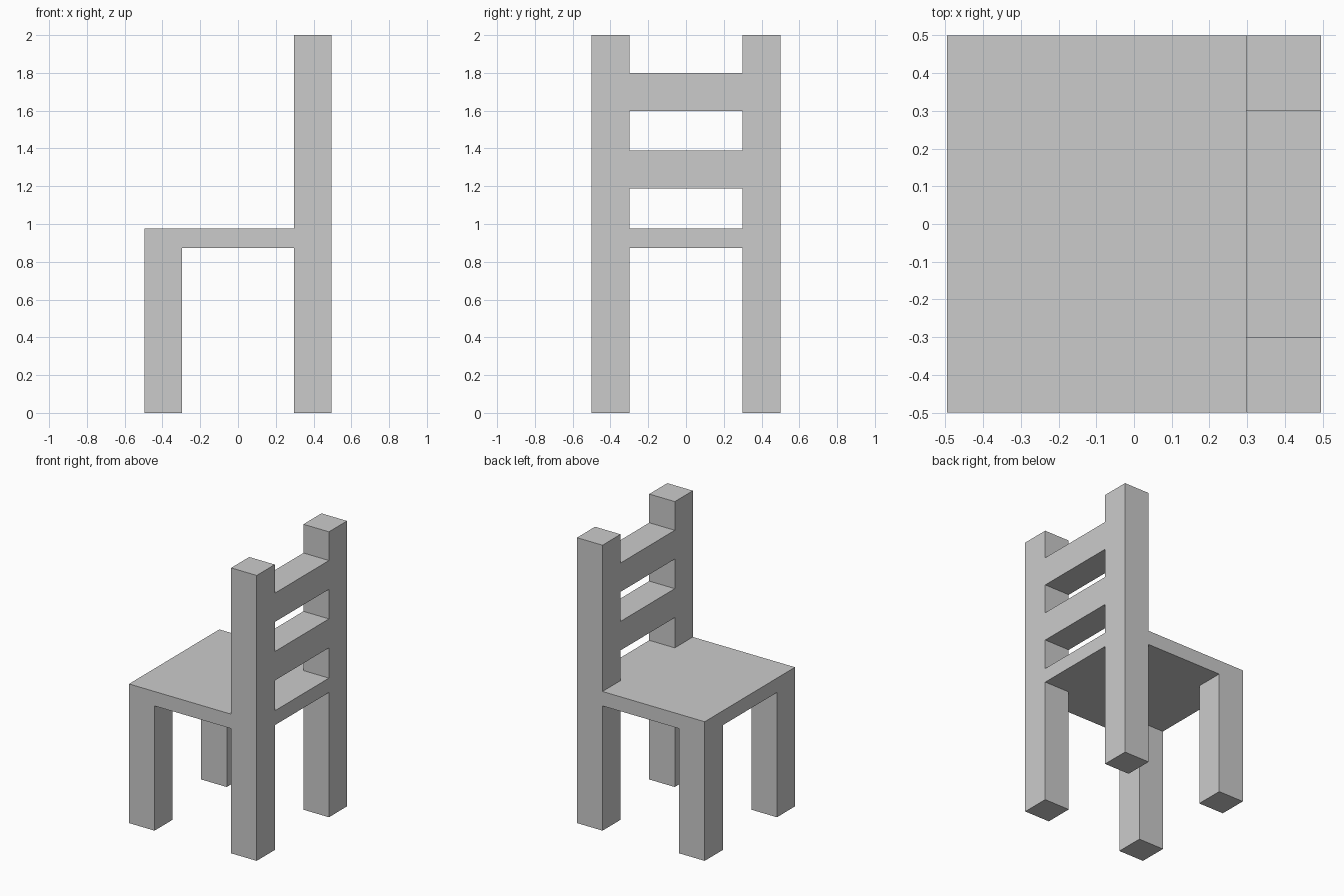
import bpy
import bmesh

if "Cube" in bpy.data.objects:
    bpy.data.objects.remove(bpy.data.objects["Cube"])

X, Y = 0.495, 0.5        # half depth and half width of the chair
XI, YI = 0.297, 0.3      # inner faces of legs and posts
SEAT_LOW, SEAT_TOP = 0.874, 0.975


def prism(name, outline, z0, z1):
    """Extrude a counter-clockwise XY outline from z0 up to z1."""
    bm = bmesh.new()
    face = bm.faces.new([bm.verts.new((x, y, z0)) for x, y in outline])
    top = bmesh.ops.extrude_face_region(bm, geom=[face], use_keep_orig=True)["geom"]
    verts = [v for v in top if isinstance(v, bmesh.types.BMVert)]
    bmesh.ops.translate(bm, verts=verts, vec=(0, 0, z1 - z0))
    bmesh.ops.recalc_face_normals(bm, faces=bm.faces[:])
    mesh = bpy.data.meshes.new(name)
    bm.to_mesh(mesh)
    bm.free()
    obj = bpy.data.objects.new(name, mesh)
    bpy.context.collection.objects.link(obj)
    return obj


def box(name, x0, x1, y0, y1, z0, z1):
    return prism(name, [(x0, y0), (x1, y0), (x1, y1), (x0, y1)], z0, z1)


# Seat board with a tongue that fits between the back posts
prism("seat", [(-X, -Y), (XI, -Y), (XI, -YI), (X, -YI),
               (X, YI), (XI, YI), (XI, Y), (-X, Y)], SEAT_LOW, SEAT_TOP)

# Short legs under the seat and full-height back posts, on both sides
for side, y0, y1 in (("right", -Y, -YI), ("left", YI, Y)):
    box("front_leg_" + side, -X, -XI, y0, y1, 0, SEAT_LOW)
    box("back_post_" + side, XI, X, y0, y1, 0, 2)

# Backrest slats, flush with the posts
for label, z0, z1 in (("lower", 1.187, 1.39), ("upper", 1.597, 1.799)):
    box("back_slat_" + label, XI, X, -YI, YI, z0, z1)
